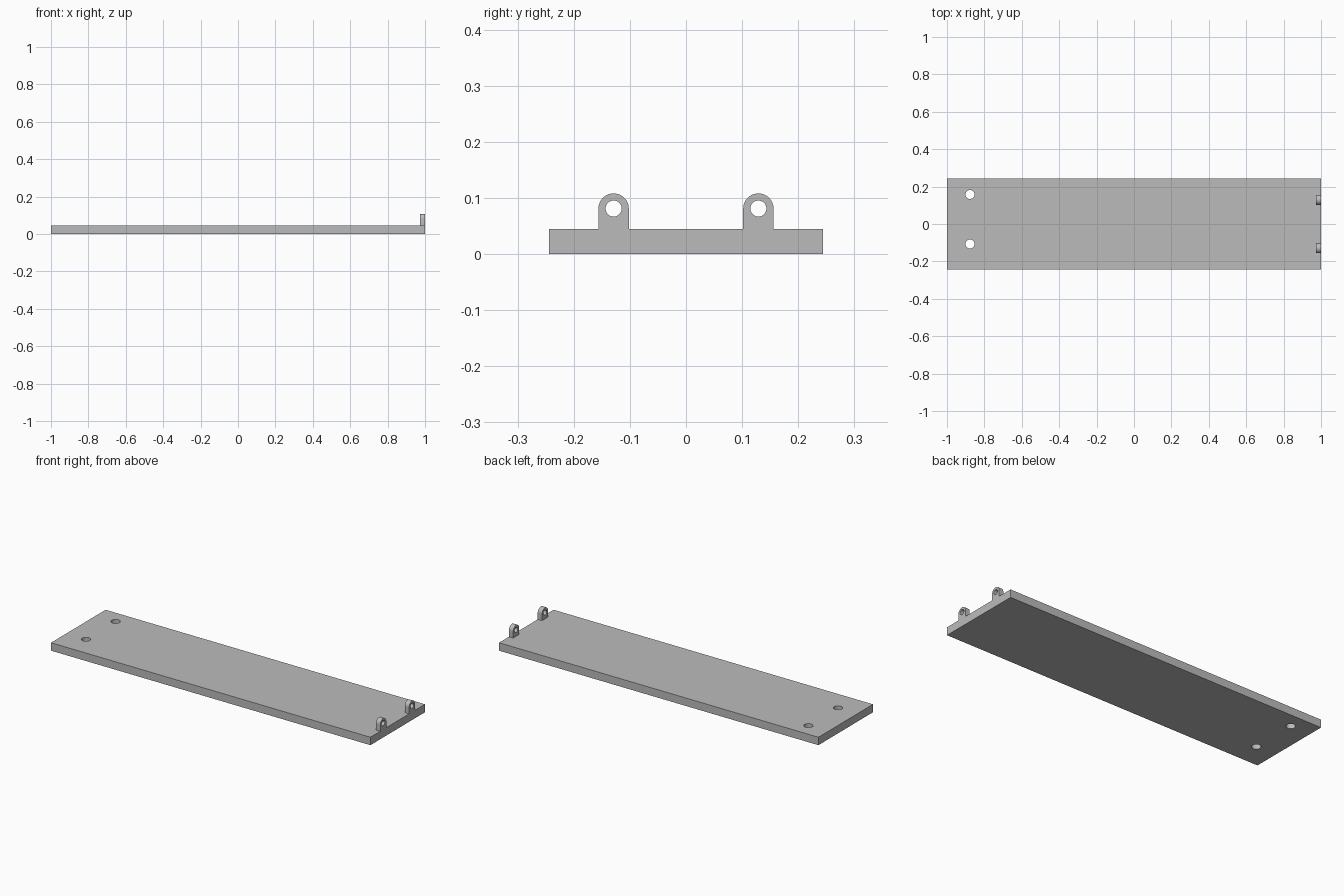
import bpy, bmesh, math
from mathutils import Matrix, Vector

default = bpy.data.objects.get("Cube")
if default:
    bpy.data.objects.remove(default, do_unlink=True)

LENGTH, WIDTH, THICK = 2.0, 0.488, 0.045
LUG_R, LUG_HOLE_R, LUG_DEPTH, LUG_Z = 0.027, 0.0143, 0.027, 0.081

grey = bpy.data.materials.new("plain grey")
grey.use_nodes = True
colour = (0.5, 0.5, 0.5, 1)
grey.diffuse_color = colour
grey.node_tree.nodes["Principled BSDF"].inputs["Base Color"].default_value = colour


def add_object(name, bm):
    bmesh.ops.recalc_face_normals(bm, faces=bm.faces)
    mesh = bpy.data.meshes.new(name)
    bm.to_mesh(mesh)
    bm.free()
    mesh.materials.append(grey)
    obj = bpy.data.objects.new(name, mesh)
    bpy.context.collection.objects.link(obj)
    return obj


def cylinder(name, radius, depth, centre, axis="Z"):
    bm = bmesh.new()
    turn = Matrix.Rotation(math.pi / 2, 4, "Y") if axis == "X" else Matrix()
    bmesh.ops.create_cone(bm, cap_ends=True, segments=48, radius1=radius, radius2=radius,
                          depth=depth, matrix=Matrix.Translation(centre) @ turn)
    return add_object(name, bm)


def drill(target, cutters):
    """Cut the holes, apply them, then smooth only the round walls."""
    bpy.ops.object.select_all(action="DESELECT")
    bpy.context.view_layer.objects.active = target
    target.select_set(True)
    for cutter in cutters:
        cutter.hide_render = True
        mod = target.modifiers.new("hole", "BOOLEAN")
        mod.operation, mod.solver, mod.object = "DIFFERENCE", "EXACT", cutter
        bpy.ops.object.modifier_apply(modifier=mod.name)
        bpy.data.objects.remove(cutter, do_unlink=True)
    bpy.ops.object.shade_smooth_by_angle(angle=math.radians(30))


# Long flat plate with two holes through one end
bm = bmesh.new()
bmesh.ops.create_cube(bm, size=1, matrix=Matrix.Translation((0, 0, THICK / 2))
                      @ Matrix.Diagonal((LENGTH, WIDTH, THICK, 1)))
plate = add_object("plate", bm)
drill(plate, [cylinder("plate_hole", 0.024, 0.2, (-0.877, y, THICK / 2))
              for y in (-0.107, 0.158)])


# Round-topped lugs standing on the opposite end
def lug(name, y):
    x = LENGTH / 2 - LUG_DEPTH
    outline = [(-LUG_R, THICK)]
    for i in range(33):
        a = math.pi * (1 - i / 32)
        outline.append((LUG_R * math.cos(a), LUG_Z + LUG_R * math.sin(a)))
    outline.append((LUG_R, THICK))
    bm = bmesh.new()
    face = bm.faces.new([bm.verts.new((x, y + u, z)) for u, z in outline])
    side = bmesh.ops.extrude_face_region(bm, geom=[face])
    verts = [v for v in side["geom"] if isinstance(v, bmesh.types.BMVert)]
    bmesh.ops.translate(bm, verts=verts, vec=Vector((LUG_DEPTH, 0, 0)))
    obj = add_object(name, bm)
    drill(obj, [cylinder("lug_hole", LUG_HOLE_R, 0.2, (x, y, LUG_Z), "X")])


lug("front_lug", -0.129)
lug("back_lug", 0.129)
